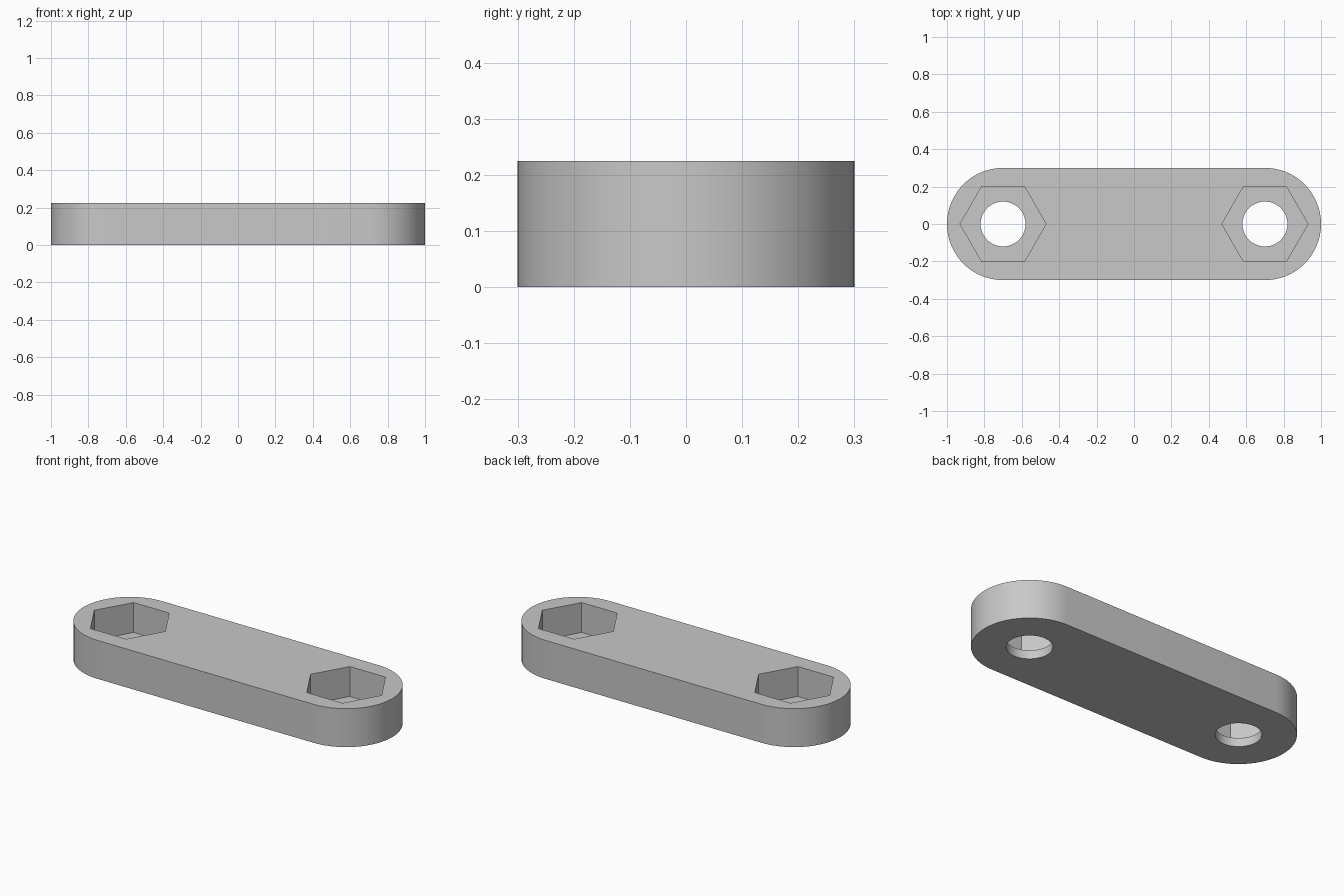
import bpy
import bmesh
import math

cube = bpy.data.objects.get("Cube")
if cube:
    bpy.data.objects.remove(cube, do_unlink=True)

HALF_PITCH = 0.70     # hole centre to middle
END_RADIUS = 0.30
HEIGHT = 0.225
POCKET_FLOOR = 0.05
HEX_RADIUS = 0.23     # centre to corner
BORE_RADIUS = 0.12
ARC_STEPS = 32

grey = bpy.data.materials.new("plain_grey")
grey.use_nodes = True
grey.diffuse_color = (0.58, 0.58, 0.58, 1)
grey.node_tree.nodes["Principled BSDF"].inputs["Base Color"].default_value = grey.diffuse_color


def arc(cx, radius, start, sweep, steps):
    return [(cx + radius * math.cos(start + sweep * i / steps),
             radius * math.sin(start + sweep * i / steps)) for i in range(steps + 1)]


def prism(name, outline, z0, z1):
    """Extrude a closed outline from z0 to z1."""
    bm = bmesh.new()
    base = bm.faces.new([bm.verts.new((x, y, z0)) for x, y in outline])
    top = bmesh.ops.extrude_face_region(bm, geom=[base])["geom"]
    bmesh.ops.translate(bm, vec=(0, 0, z1 - z0),
                        verts=[v for v in top if isinstance(v, bmesh.types.BMVert)])
    bmesh.ops.recalc_face_normals(bm, faces=bm.faces)
    mesh = bpy.data.meshes.new(name)
    bm.to_mesh(mesh)
    bm.free()
    mesh.materials.append(grey)
    obj = bpy.data.objects.new(name, mesh)
    bpy.context.collection.objects.link(obj)
    return obj


# Round-ended link bar
outline = (arc(HALF_PITCH, END_RADIUS, -math.pi / 2, math.pi, ARC_STEPS)
           + arc(-HALF_PITCH, END_RADIUS, math.pi / 2, math.pi, ARC_STEPS))
link_bar = prism("link_bar", outline, 0, HEIGHT)

# Hexagonal nut pocket and round bolt hole at each end
cutters = []
for side, x in (("left", HALF_PITCH), ("right", -HALF_PITCH)):
    hexagon = arc(x, HEX_RADIUS, 0, math.tau, 6)[:-1]
    circle = arc(x, BORE_RADIUS, 0, math.tau, 2 * ARC_STEPS)[:-1]
    cutters.append(prism(side + "_nut_pocket_cutter", hexagon, POCKET_FLOOR, HEIGHT + 0.1))
    cutters.append(prism(side + "_bolt_hole_cutter", circle, -0.1, HEIGHT + 0.05))

bpy.ops.object.select_all(action="DESELECT")
link_bar.select_set(True)
bpy.context.view_layer.objects.active = link_bar
for cutter in cutters:
    cutter.hide_render = True
    cut = link_bar.modifiers.new(cutter.name, "BOOLEAN")
    cut.operation = "DIFFERENCE"
    cut.solver = "EXACT"
    cut.object = cutter
    bpy.ops.object.modifier_apply(modifier=cut.name)
for cutter in cutters:
    bpy.data.objects.remove(cutter, do_unlink=True)

# Smooth round walls, crisp rims and pocket corners
bpy.ops.object.shade_smooth_by_angle(angle=math.radians(30))
